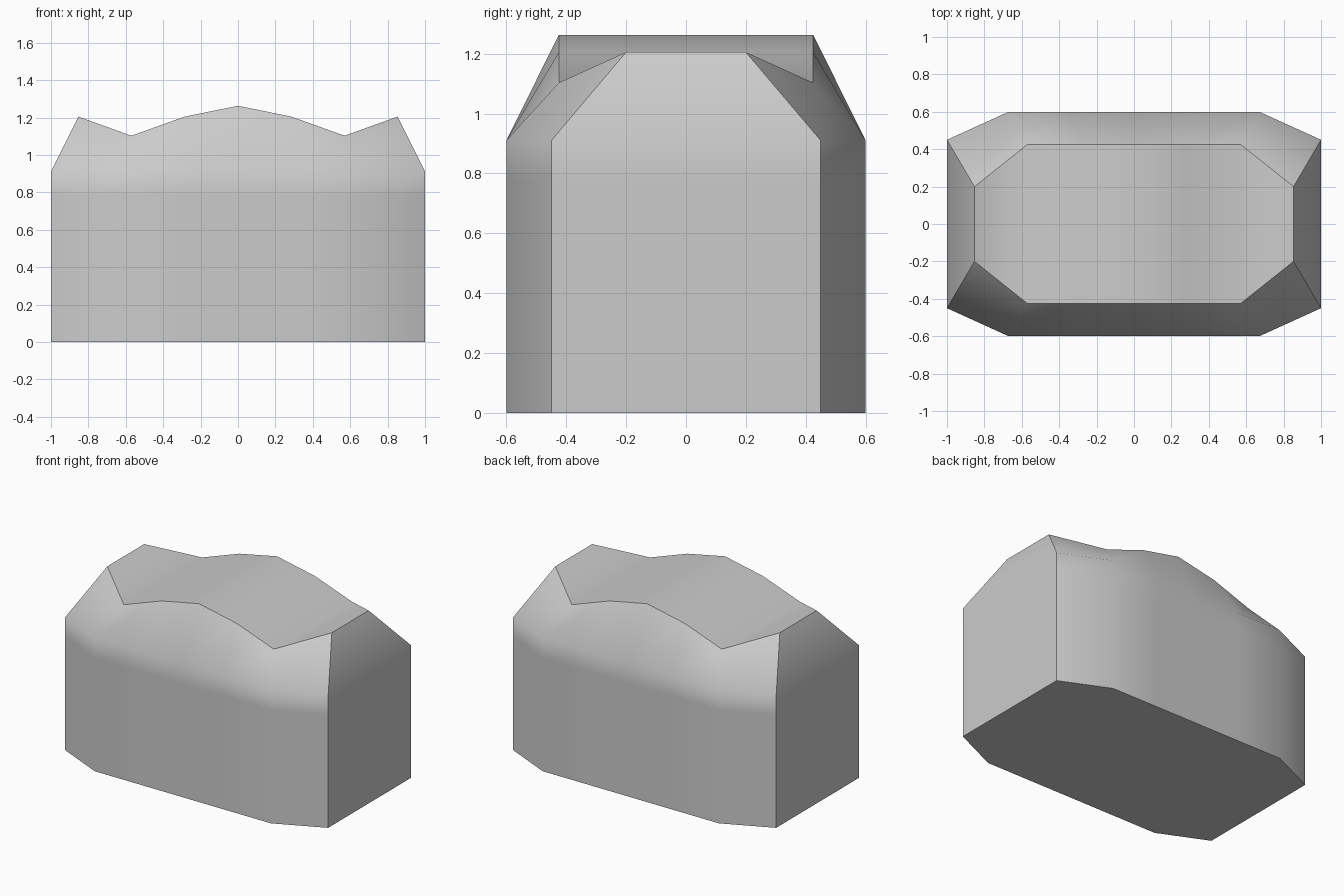
import bpy, bmesh

if "Cube" in bpy.data.objects:
    bpy.data.objects.remove(bpy.data.objects["Cube"])

# Half outlines, left to right: (x, y distance from centre, z)
base = [(-1, .45), (-.67, .6), (-.33, .6), (0, .6), (.33, .6), (.67, .6), (1, .45)]
crown = [(-.853, .2, 1.205), (-.57, .425, 1.103), (-.285, .425, 1.205), (0, .425, 1.263),
         (.285, .425, 1.205), (.57, .425, 1.103), (.853, .2, 1.205)]


def full_ring(bm, half):
    """Mirror a front half outline to the back and return the closed ring."""
    points = [(x, -y, z) for x, y, z in half]
    points += [(x, y, z) for x, y, z in reversed(half)]
    return [bm.verts.new(p) for p in points]


bm = bmesh.new()
zone = bm.faces.layers.int.new("zone")


def add_face(verts, number):
    face = bm.faces.new(verts)
    face[zone] = number
    face.smooth = True


# Walls with a holding loop under the shoulder, then the sloping crown
rings = [full_ring(bm, [(x, y, z) for x, y in base]) for z in (0, .78, .91)]
rings.append(full_ring(bm, crown))
count = len(rings[0])
zones = [0] * 6 + [1] + [2] * 6 + [3]
for low, high in zip(rings, rings[1:]):
    for i in range(count):
        j = (i + 1) % count
        add_face((low[i], low[j], high[j], high[i]), zones[i])

# Flat bottom and wavy top, in strips from front to back
add_face(rings[0][::-1], 4)
top = rings[-1]
for i in range(6):
    add_face((top[i], top[i + 1], top[12 - i], top[13 - i]), 5)

# Sharp edges only where two zones meet
for edge in bm.edges:
    edge.smooth = len({f[zone] for f in edge.link_faces}) == 1

bm.faces.layers.int.remove(zone)
mesh = bpy.data.meshes.new("faceted_block")
bm.to_mesh(mesh)
bm.free()
block = bpy.data.objects.new("faceted_block", mesh)
bpy.context.collection.objects.link(block)
